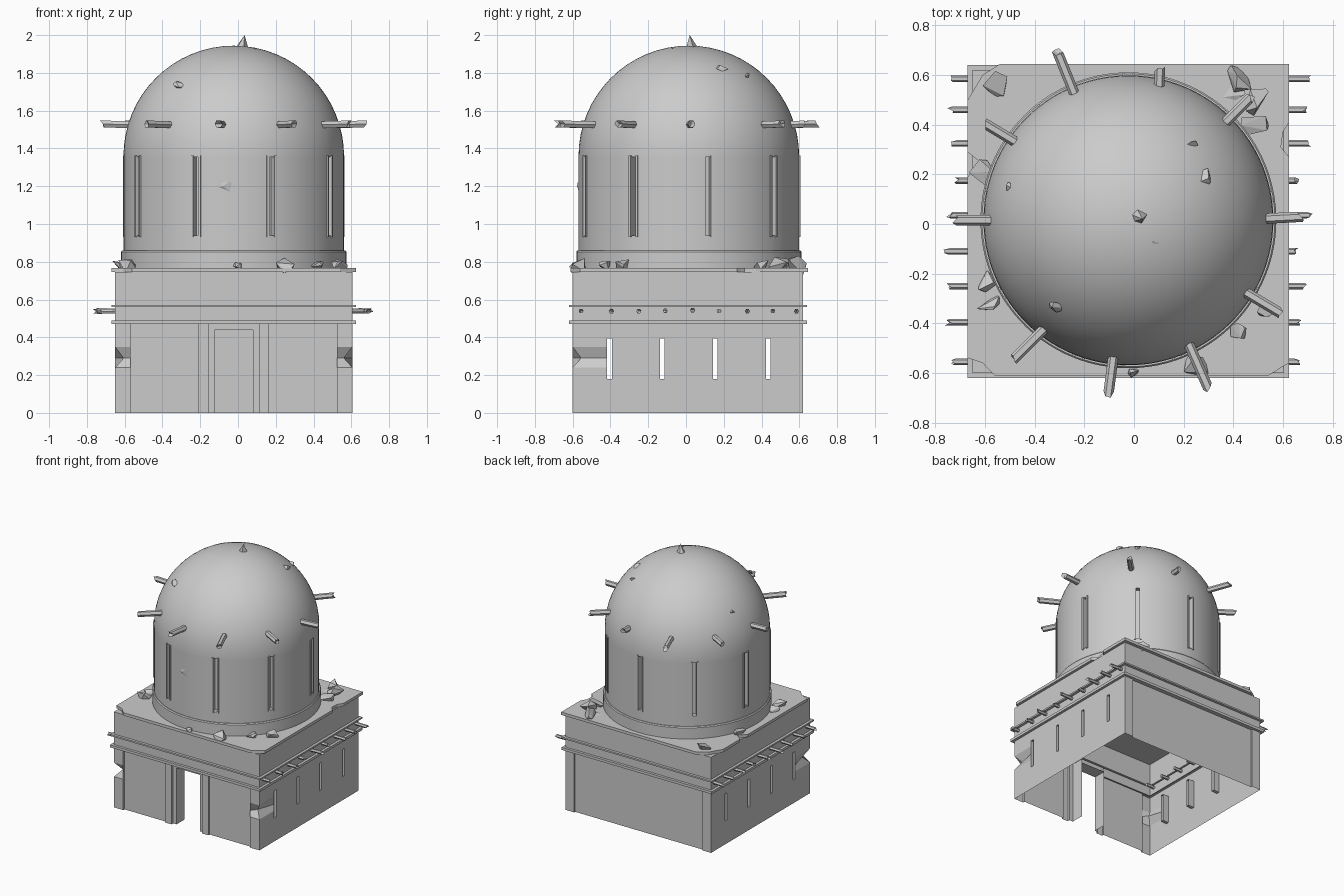
import bpy, bmesh, math, random
from mathutils import Vector

if "Cube" in bpy.data.objects:
    bpy.data.objects.remove(bpy.data.objects["Cube"])

random.seed(7)
CX, CY = -0.0225, 0.015          # axis of the building
R, ZC = 0.584, 1.36              # dome radius and spring height


def finish(name, bm, smooth=False):
    bmesh.ops.remove_doubles(bm, verts=bm.verts, dist=1e-5)
    bmesh.ops.recalc_face_normals(bm, faces=bm.faces)
    me = bpy.data.meshes.new(name)
    bm.to_mesh(me)
    bm.free()
    ob = bpy.data.objects.new(name, me)
    bpy.context.collection.objects.link(ob)
    if smooth:
        bpy.ops.object.select_all(action='DESELECT')
        ob.select_set(True)
        bpy.context.view_layer.objects.active = ob
        bpy.ops.object.shade_smooth_by_angle(angle=math.radians(30))
    return ob


def quad(bm, pts):
    bm.faces.new([bm.verts.new(p) for p in pts])


def grid(bm, nu, vs, pos, hole, depth, floor):
    """Sheet of quads; hole cells become recesses of the given depth."""
    for i in range(nu - 1):
        for j in range(len(vs) - 1):
            c = [(i, j), (i + 1, j), (i + 1, j + 1), (i, j + 1)]
            if not hole(i, j):
                quad(bm, [pos(a, vs[b], 0) for a, b in c])
                continue
            if floor:
                quad(bm, [pos(a, vs[b], depth) for a, b in c])
            for k, (di, dj) in enumerate([(0, -1), (1, 0), (0, 1), (-1, 0)]):
                if not hole(i + di, j + dj):
                    (a, b), (e, f) = c[k], c[(k + 1) % 4]
                    quad(bm, [pos(a, vs[b], 0), pos(e, vs[f], 0),
                              pos(e, vs[f], depth), pos(a, vs[b], depth)])


def rock(bm, loc, size):
    sub = bmesh.new()
    for _ in range(9):
        d = Vector([random.uniform(-1, 1) for _ in range(3)]).normalized()
        sub.verts.new(Vector(loc) + Vector(d[k] * size[k] for k in range(3)))
    res = bmesh.ops.convex_hull(sub, input=sub.verts)
    for f in sub.faces:
        quad(bm, [v.co for v in f.verts])
    sub.free()


def beam(bm, a, b, r):
    """Six-sided wooden beam with a splintered outer end."""
    a, b = Vector(a), Vector(b)
    d = (b - a).normalized()
    s = d.cross(Vector((0, 0, 1))).normalized()
    t = s.cross(d)
    ring = [(s * math.cos(k * math.pi / 3) + t * math.sin(k * math.pi / 3)) * r for k in range(6)]
    p0 = [bm.verts.new(a + o) for o in ring]
    p1 = [bm.verts.new(b + o - d * random.uniform(0, 0.03)) for o in ring]
    for k in range(6):
        bm.faces.new([p0[k], p0[k - 1], p1[k - 1], p1[k]])
    bm.faces.new(p0)
    tip = bm.verts.new(b - d * 0.025)
    for k in range(6):
        bm.faces.new([p1[k], p1[k - 1], tip])


# lower walls: plan outline from door jamb to door jamb, with slit windows
windows = [-0.405, -0.125, 0.155, 0.435]
half = [(.08, -.48), (.08, -.58), (.11, -.58), (.11, -.6), (.165, -.6), (.165, -.585),
        (.525, -.585), (.525, -.6), (.605, -.6)]
half += [(.605, y + s) for y in windows for s in (-.0125, .0125)]
half += [(.605, .62), (.53, .62), (.53, .608)]
plan = half + [(2 * CX - x, y) for x, y in reversed(half)]
levels = [0, .18, .24, .29, .35, .395, .47]


def wall_pos(i, z, d):
    x, y = plan[i]
    side = 1 if x > CX else -1
    if abs(y + .6) < .001 and abs(x - CX) > .6 and z == .29:      # chipped corners
        return (x - side * .045, y + .045, z)
    return (x - side * d, y, z)


def wall_hole(i, j):
    if not (0 <= i < len(plan) - 1 and 1 <= j <= 4):
        return False
    (x, y), (x2, y2) = plan[i], plan[i + 1]
    return abs(x - x2) < .001 and abs(x - CX) > .6 and abs(abs(y - y2) - .025) < .001


bm = bmesh.new()
grid(bm, len(plan), levels, wall_pos, wall_hole, 0.05, False)
quad(bm, [(-.125, -.58, .44), (.08, -.58, .44), (.08, -.58, .47), (-.125, -.58, .47)])
quad(bm, [(-.125, -.58, .44), (.08, -.58, .44), (.08, -.48, .44), (-.125, -.48, .44)])
quad(bm, [(-.155, -.58, .47), (.11, -.58, .47), (.11, -.6, .47), (-.155, -.6, .47)])
finish("lower_walls", bm)

# upper walls with two string courses
bm = bmesh.new()
prof = [(-.02, .47), (.02, .47), (.02, .49), (0, .49), (0, .56), (.02, .56),
        (.02, .572), (0, .572), (0, .745)]
corners = [(1, -1), (1, 1), (-1, 1), (-1, -1)]
rings = [[bm.verts.new((CX + sx * (.6275 + o), .01 + sy * (.61 + o), z)) for sx, sy in corners]
         for o, z in prof]
for a, b in zip(rings, rings[1:]):
    for k in range(4):
        bm.faces.new([a[k - 1], a[k], b[k], b[k - 1]])
bm.faces.new(rings[-1])
finish("parapet_walls", bm)

# roof slab with broken edges
bm = bmesh.new()
edge = [(-.56, -.612), (.54, -.612), (.59, -.58), (.625, -.56), (.625, .27), (.592, .31), (.6, .37),
        (.625, .41), (.625, .645), (-.54, .645), (-.61, .6), (-.67, .5), (-.67, .29),
        (-.62, .25), (-.67, .19), (-.67, -.54), (-.61, -.56)]
f = bm.faces.new([bm.verts.new((x, y, .745)) for x, y in edge])
ex = bmesh.ops.extrude_face_region(bm, geom=[f], use_keep_orig=True)
for v in ex['geom']:
    if isinstance(v, bmesh.types.BMVert):
        v.co.z = .767
finish("roof_slab", bm)

# drum with nine slots, dome above and base ring below
angles, slots = [], set()
for n in range(9):
    c = -20 + 40 * n
    slots.add(len(angles))
    angles += [c - 1.3, c + 1.3] + [c + 1.3 + 37.4 * k / 10 for k in range(1, 10)]
angles.append(angles[0] + 360)
nd = 16
zs = [.86, .94, 1.355, ZC] + [ZC + R * math.sin(k * math.pi / 2 / nd) for k in range(1, nd + 1)]


def polar(deg, r, z):
    a = math.radians(deg)
    return Vector((CX + r * math.sin(a), CY - r * math.cos(a), z))


def drum_pos(i, z, d):
    r = R if z <= ZC else math.sqrt(max(0, R * R - (z - ZC) ** 2))
    return polar(angles[i], r - d, z)


bm = bmesh.new()
grid(bm, len(angles), zs, drum_pos, lambda i, j: j == 1 and i in slots, 0.04, True)
bmesh.ops.dissolve_degenerate(bm, dist=1e-5, edges=bm.edges)
finish("dome", bm, True)

bm = bmesh.new()
for r0, z0, r1, z1 in [(.596, .765, .596, .853), (.596, .853, .59, .86), (.59, .86, R, .86)]:
    for a, b in zip(angles, angles[1:]):
        quad(bm, [polar(a, r0, z0), polar(b, r0, z0), polar(b, r1, z1), polar(a, r1, z1)])
finish("drum_base_ring", bm, True)

# thin raised frames beside each slot
bm = bmesh.new()
for n in range(9):
    for s in (-1, 1):
        c = -20 + 40 * n + s * 2.0
        p = [[polar(c + e, r, z) for e, r in ((-.6, .575), (.6, .575), (.6, .591), (-.6, .591))]
             for z in (.932, 1.362)]
        quad(bm, p[0])
        quad(bm, p[1])
        for k in range(4):
            quad(bm, [p[0][k - 1], p[0][k], p[1][k], p[1][k - 1]])
finish("slot_frames", bm)

# beams through the side walls
bm = bmesh.new()
for y in (-.555, -.395, -.25, -.11, .035, .175, .325, .46, .585):
    for s in (-1, 1):
        beam(bm, (CX + s * .56, y, .54), (CX + s * random.uniform(.69, .77), y, .54 + random.uniform(-.005, .005)), .013)
finish("wall_beams", bm)

# beams around the dome
bm = bmesh.new()
for x0, y0, x1, y1 in [(-.36, -.42, -.49, -.55), (-.08, -.51, -.105, -.70), (.215, -.47, .305, -.675),
                       (.44, -.27, .6, -.365), (.5, .02, .69, .03), (.36, .4, .48, .52),
                       (.1, .53, .105, .635), (-.23, .5, -.315, .71), (-.46, .32, -.61, .41),
                       (-.54, .015, -.735, .015)]:
    beam(bm, (x0, y0, 1.525), (x1, y1, 1.53), .021)
finish("dome_beams", bm)

# rubble on the roof slab
bm = bmesh.new()
for x, y, s in [(-.6, -.31, .06), (-.6, -.23, .045), (-.62, .21, .055), (-.54, .21, .035), (-.55, .57, .06),
                (.44, .59, .07), (.39, .54, .06), (.49, .5, .065), (.49, .41, .06), (.42, -.43, .04),
                (.53, -.33, .05), (.25, -.57, .06), (.0, -.6, .025)]:
    rock(bm, (x, y, .78), (s, s, s * .8))
finish("rubble", bm)

# loose chips on the dome
bm = bmesh.new()
for x, y, s in [(.07, -.1, .045), (.27, .19, .045), (-.3, -.32, .045), (.23, .32, .03), (-.5, .15, .02)]:
    z = ZC + math.sqrt(max(0, R * R - (x - CX) ** 2 - (y - CY) ** 2))
    rock(bm, (x, y, z - .012), (s, s, .025))
rock(bm, (-.065, -.565, 1.2), (.04, .012, .035))
finish("dome_chips", bm)

# broken stub at the top of the dome
bm = bmesh.new()
base = [bm.verts.new(p) for p in [(-.015, .04, 1.93), (.01, .065, 1.93), (.055, .04, 1.93), (.03, .0, 1.93), (-.005, .01, 1.93)]]
tip = bm.verts.new((.035, .02, 2.0))
bm.faces.new(base)
for k in range(5):
    bm.faces.new([base[k - 1], base[k], tip])
finish("finial_stub", bm)
